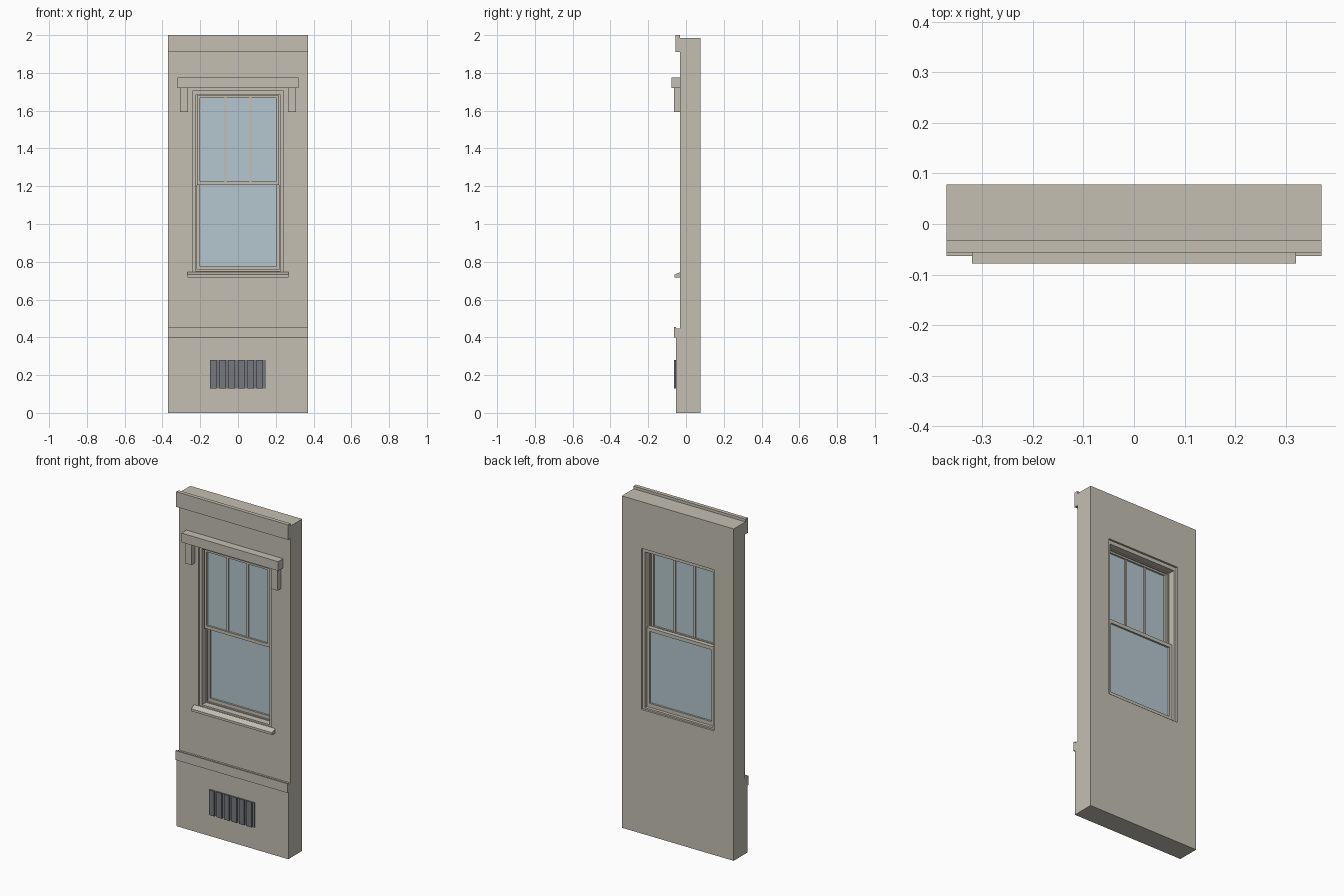
import bpy, bmesh

if "Cube" in bpy.data.objects:
    bpy.data.objects.remove(bpy.data.objects["Cube"])


def material(name, rgb):
    m = bpy.data.materials.new(name)
    lin = [(c / 255 / 12.92) if c < 10 else ((c / 255 + 0.055) / 1.055) ** 2.4 for c in rgb]
    m.diffuse_color = (*lin, 1)
    m.use_nodes = True
    m.node_tree.nodes["Principled BSDF"].inputs["Base Color"].default_value = m.diffuse_color
    return m


STONE = material("warm_stone", (196, 191, 178))
GLASS = material("pale_blue_glass", (181, 198, 207))
METAL = material("grey_metal", (118, 120, 126))


def make(name, bm, mat):
    bmesh.ops.recalc_face_normals(bm, faces=bm.faces)
    me = bpy.data.meshes.new(name)
    bm.to_mesh(me)
    bm.free()
    me.materials.append(mat)
    ob = bpy.data.objects.new(name, me)
    bpy.context.collection.objects.link(ob)
    return ob


def extrude_x(name, profile, x0, x1, mat=STONE):
    """Extrude a (y, z) profile between two x positions."""
    bm = bmesh.new()
    a = [bm.verts.new((x0, y, z)) for y, z in profile]
    b = [bm.verts.new((x1, y, z)) for y, z in profile]
    n = len(profile)
    bm.faces.new(a)
    bm.faces.new(b[::-1])
    for i in range(n):
        j = (i + 1) % n
        bm.faces.new((a[i], b[i], b[j], a[j]))
    return make(name, bm, mat)


def box(name, x0, x1, y0, y1, z0, z1, mat=STONE):
    return extrude_x(name, [(y0, z0), (y1, z0), (y1, z1), (y0, z1)], x0, x1, mat)


def ring(name, outer, inner, y0, y1, mat=STONE):
    """Rectangular frame; outer and inner are (half width, z bottom, z top)."""
    bm = bmesh.new()

    def loop(rect, y):
        w, lo, hi = rect
        return [bm.verts.new((x, y, z)) for x, z in ((-w, lo), (w, lo), (w, hi), (-w, hi))]

    loops = [loop(outer, y0), loop(outer, y1), loop(inner, y1), loop(inner, y0)]
    for k in range(4):
        p, q = loops[k], loops[(k + 1) % 4]
        for i in range(4):
            j = (i + 1) % 4
            bm.faces.new((p[i], p[j], q[j], q[i]))
    return make(name, bm, mat)


W = 0.37            # half width of the panel
FRONT, BACK = -0.031, 0.078

# Wall with window opening
ring("wall", (W, 0, 1.984), (0.24, 0.742, 1.705), FRONT, BACK)

# Plinth with projecting cap, and top band
extrude_x("plinth", [(FRONT, 0), (-0.053, 0), (-0.053, 0.40), (-0.063, 0.40), (-0.063, 0.455),
                     (-0.053, 0.455), (-0.053, 0.447), (FRONT, 0.447)], -W, W)
extrude_x("cornice", [(FRONT, 1.91), (-0.056, 1.91), (-0.056, 2.0), (-0.033, 2.0),
                      (-0.033, 1.984), (FRONT, 1.984)], -W, W)

# Hood and its brackets
box("hood", -0.32, 0.32, -0.078, FRONT, 1.72, 1.775)
for side, x in (("left", -0.285), ("right", 0.285)):
    box("bracket_" + side, x - 0.021, x + 0.021, -0.063, FRONT, 1.592, 1.72)

# Sloping sill
extrude_x("sill", [(FRONT, 0.718), (-0.061, 0.718), (-0.061, 0.732), (FRONT, 0.745)], -0.268, 0.268)

# Stepped window frame inside the opening
ring("window_frame", (0.24, 0.742, 1.705), (0.224, 0.752, 1.683), -0.02, 0.066)
ring("parting_bead", (0.224, 0.752, 1.683), (0.216, 0.758, 1.677), 0.018, 0.026)

# Upper sash with two glazing bars
ring("upper_sash", (0.216, 1.207, 1.68), (0.202, 1.226, 1.667), -0.008, 0.018)
box("upper_glass", -0.202, 0.202, 0.003, 0.007, 1.226, 1.667, GLASS)
for side, x in (("left", -0.066), ("right", 0.066)):
    box("glazing_bar_" + side, x - 0.006, x + 0.006, -0.004, 0.014, 1.226, 1.667)

# Lower sash
ring("lower_sash", (0.222, 0.755, 1.228), (0.205, 0.778, 1.207), 0.026, 0.052)
box("lower_glass", -0.205, 0.205, 0.037, 0.041, 0.778, 1.207, GLASS)

# Ventilation grille with upright slats
box("grille_back", -0.148, 0.148, -0.055, -0.05, 0.13, 0.28, METAL)
step = 0.296 / 6
for i in range(6):
    x = -0.148 + i * step
    box(f"grille_slat_{i + 1}", x, x + step * 0.7, -0.063, -0.055, 0.13, 0.28, METAL)
